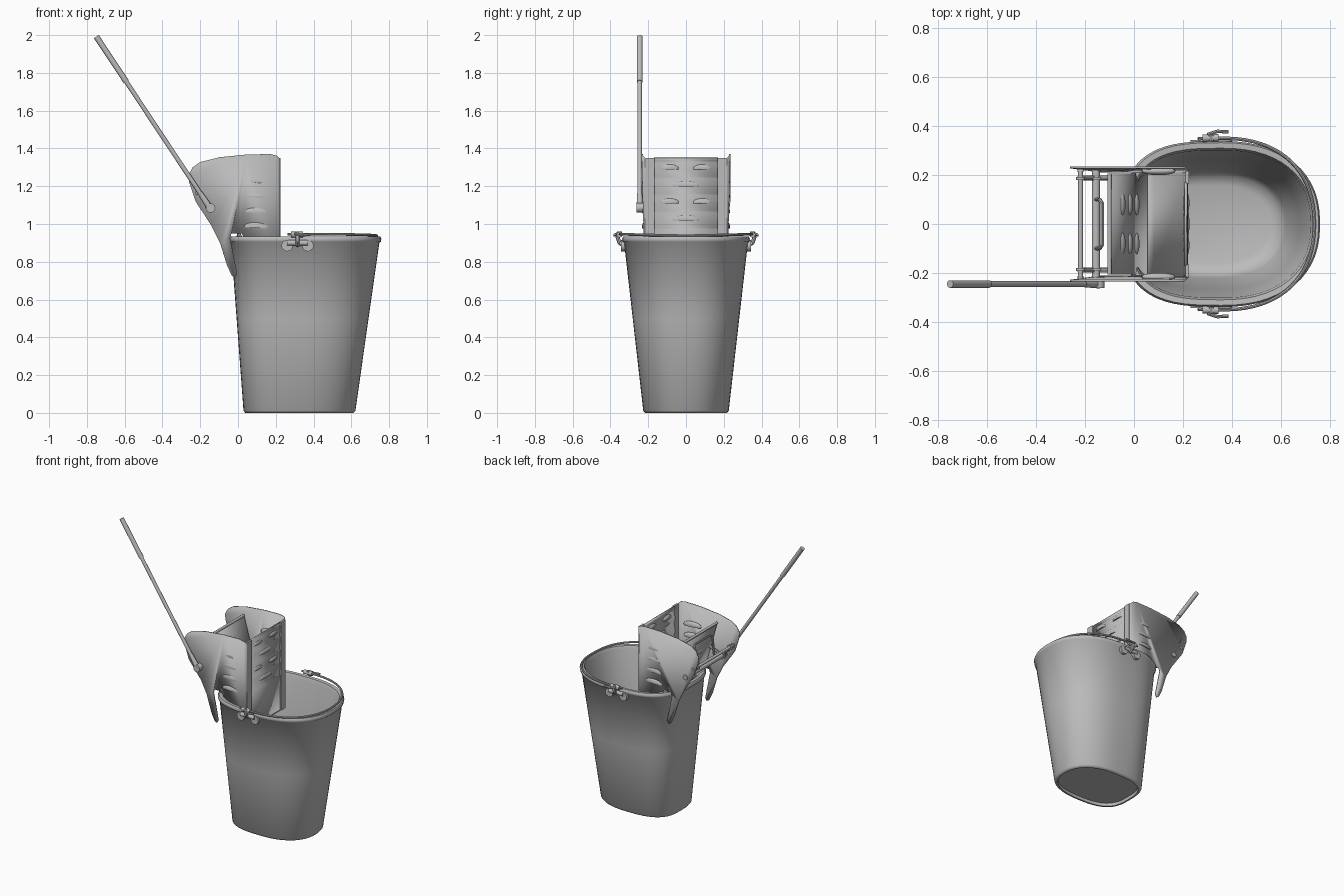
import bpy, bmesh, math
from mathutils import Vector, Matrix

if "Cube" in bpy.data.objects:
    bpy.data.objects.remove(bpy.data.objects["Cube"])

metal = bpy.data.materials.new("galvanised_grey")
metal.use_nodes = True
GREY = (0.5, 0.5, 0.5, 1)
metal.diffuse_color = GREY
metal.node_tree.nodes["Principled BSDF"].inputs["Base Color"].default_value = GREY


def finish(name, bm, angle=40):
    """Turn a bmesh into a shaded, coloured object."""
    bmesh.ops.recalc_face_normals(bm, faces=bm.faces[:])
    mesh = bpy.data.meshes.new(name)
    bm.to_mesh(mesh)
    bm.free()
    mesh.materials.append(metal)
    mesh.shade_smooth()
    mesh.set_sharp_from_angle(angle=math.radians(angle))
    obj = bpy.data.objects.new(name, mesh)
    bpy.context.collection.objects.link(obj)
    return obj


def solidify(obj, thickness, offset=0):
    mod = obj.modifiers.new("thickness", "SOLIDIFY")
    mod.thickness = thickness
    mod.offset = offset


def rod(name, start, end, r1, r2=None, sides=16):
    """Capped cylinder or cone between two points."""
    start, end = Vector(start), Vector(end)
    axis = end - start
    bm = bmesh.new()
    turn = axis.to_track_quat("Z", "Y").to_matrix().to_4x4()
    bmesh.ops.create_cone(bm, cap_ends=True, segments=sides, radius1=r1,
                          radius2=r2 or r1, depth=axis.length,
                          matrix=Matrix.Translation((start + end) / 2) @ turn)
    return finish(name, bm)


def wire(name, points, radius):
    """Round wire along a path, converted to a mesh."""
    curve = bpy.data.curves.new(name, "CURVE")
    curve.dimensions = "3D"
    curve.bevel_depth = radius
    curve.bevel_resolution = 2
    curve.use_fill_caps = True
    spline = curve.splines.new("POLY")
    spline.points.add(len(points) - 1)
    for point, co in zip(spline.points, points):
        point.co = (*co, 1)
    temp = bpy.data.objects.new(name + "_path", curve)
    bpy.context.collection.objects.link(temp)
    bm = bmesh.new()
    bm.from_mesh(bpy.data.meshes.new_from_object(temp))
    bpy.data.objects.remove(temp)
    return finish(name, bm)


def outline(t, cx, a, b):
    """Rounded bucket outline, squarer on the wringer side."""
    c, s = math.cos(t), math.sin(t)
    n = 2 / (2.3 if c > 0 else 3)
    return (cx + math.copysign(abs(c) ** n * a, c),
            math.copysign(abs(s) ** n * b, s))


def sheet(name, profile, half_width, thickness):
    """Sheet with an x-z profile carried across y."""
    bm = bmesh.new()
    rows = [[bm.verts.new((x, y, z)) for x, z in profile]
            for y in (-half_width, half_width)]
    for i in range(len(profile) - 1):
        bm.faces.new((rows[0][i], rows[0][i + 1], rows[1][i + 1], rows[1][i]))
    obj = finish(name, bm, 5)
    solidify(obj, thickness)
    return obj


def louvre(name, centre, size, turn):
    """Pressed hood: upper half of a flattened ball, flat underneath."""
    bm = bmesh.new()
    bmesh.ops.create_uvsphere(bm, u_segments=20, v_segments=12, radius=1)
    cut = bmesh.ops.bisect_plane(bm, geom=bm.verts[:] + bm.edges[:] + bm.faces[:],
                                 plane_co=(0, 0, -0.25), plane_no=(0, 0, -1),
                                 clear_outer=True)
    bmesh.ops.holes_fill(bm, edges=[e for e in bm.edges if e.is_boundary])
    bmesh.ops.transform(bm, verts=bm.verts[:], matrix=Matrix.Translation(centre)
                        @ turn @ Matrix.Diagonal((*size, 1)))
    return finish(name, bm)


# Bucket: rings from recessed base, up the outside, over the lip, down inside
def wall(z, inset):
    k = z / 0.92
    return (z, 0.325 + 0.031 * k, 0.295 + 0.1 * k - inset, 0.225 + 0.105 * k - inset)


rings = [wall(0.02, 0.025), wall(0, 0.02), wall(0, 0.008), wall(0.012, 0),
         wall(0.5, 0), wall(0.9, 0), wall(0.906, -0.007), wall(0.922, -0.008),
         wall(0.934, 0), wall(0.932, 0.022), wall(0.91, 0.028),
         wall(0.5, 0.015), wall(0.09, 0.015), wall(0.045, 0.03), wall(0.03, 0.07)]
SEG = 56
bm = bmesh.new()
loops = [[bm.verts.new((*outline(math.tau * i / SEG, cx, a, b), z)) for i in range(SEG)]
         for z, cx, a, b in rings]
for low, high in zip(loops, loops[1:]):
    for i in range(SEG):
        j = (i + 1) % SEG
        bm.faces.new((low[i], low[j], high[j], high[i]))
bm.faces.new(loops[0])
bm.faces.new(loops[-1])
finish("bucket", bm, 60)

# Carrying bail resting on the rim
bail = []
for i in range(41):
    t = math.radians(-97 + 194 * i / 40)
    x, y = outline(t, 0.355, 0.38, 0.35)
    bail.append((x, y, 0.938 + 0.008 * abs(math.sin(t))))
wire("bail", bail, 0.007)

# Ears that hold the bail
for side, label in ((-1, "front"), (1, "back")):
    for x in (0.26, 0.37):
        rod(label + "_ear_lobe", (x, side * 0.31, 0.885), (x, side * 0.343, 0.885), 0.03)
    rod(label + "_ear_bridge", (0.26, side * 0.338, 0.9), (0.37, side * 0.338, 0.9), 0.014)
    wire(label + "_ear_hook", [(0.315, side * y, z) for y, z in
         ((0.33, 0.888), (0.352, 0.9), (0.362, 0.93), (0.358, 0.952), (0.34, 0.95))], 0.011)
    rod(label + "_ear_saddle", (0.28, side * 0.35, 0.944), (0.345, side * 0.352, 0.944), 0.015)
    wire(label + "_bail_end", [(0.3, side * 0.365, 0.95), (0.34, side * 0.378, 0.94),
                               (0.385, side * 0.376, 0.945)], 0.007)

# Wringer side plates, hooked over the rim, with a flared upper edge
PLATE = [(0.222, 1.345), (0.205, 1.362), (0.17, 1.37), (0.05, 1.368), (-0.1, 1.353),
         (-0.2, 1.328), (-0.24, 1.3), (-0.262, 1.26), (-0.258, 1.22), (-0.225, 1.12),
         (-0.14, 0.99), (-0.095, 0.9), (-0.058, 0.78), (-0.032, 0.725), (-0.015, 0.717),
         (-0.004, 0.735), (-0.042, 0.925), (-0.035, 0.95), (0.02, 0.95),
         (0.03, 0.93), (0.07, 0.72), (0.222, 0.72)]
for side, label in ((-1, "front"), (1, "back")):
    bm = bmesh.new()
    face = bm.faces.new([bm.verts.new((x, side * 0.215, z)) for x, z in PLATE])
    outer = face.verts[:]
    bmesh.ops.inset_region(bm, faces=[face], thickness=0.012, use_even_offset=True)
    for v in outer:
        if v.co.z > 1.1 and v.co.x < 0.21:
            v.co.y += side * 0.016
    solidify(finish(label + "_wringer_side", bm, 60), 0.008)
    for i in range(4):
        louvre(label + "_side_louvre", (0.1, side * 0.216, 0.985 + 0.08 * i),
               (0.07, 0.017, 0.026), Matrix.Rotation(side * math.radians(-3), 4, "Y"))
    # Folded corner post beside the strainer panel
    bm = bmesh.new()
    bmesh.ops.create_cube(bm, size=1, matrix=Matrix.Translation((0.217, side * 0.191, 1.035))
                          @ Matrix.Diagonal((0.014, 0.05, 0.63, 1)))
    finish(label + "_corner_post", bm)

# Strainer panel with stepped ridges and alternating louvres
profile = [(0.214, 1.35)]
for z in (1.335, 1.25, 1.16, 1.07, 0.98):
    profile += [(0.208, z), (0.216, z - 0.012)]
profile.append((0.212, 0.72))
sheet("strainer_panel", profile, 0.17, 0.007)
quarter = Matrix.Rotation(math.pi / 2, 4, "Z")
for row, z in enumerate((1.295, 1.205, 1.115, 1.025)):
    for y in ((-0.085, 0.085) if row % 2 == 0 else (0,)):
        width = 0.048 if row % 2 == 0 else 0.072
        louvre("panel_louvre", (0.213, y, z), (width, 0.013, 0.022), quarter)

# Wringer floor
sheet("wringer_floor", [(0.05, 0.76), (0.08, 0.73), (0.216, 0.72)], 0.212, 0.008)

# Tilted press plate with louvres and rolled top edge
TOP, BOTTOM = Vector((-0.1, 0, 1.3)), Vector((0.05, 0, 0.77))
sheet("press_plate", [(TOP.x, TOP.z), (BOTTOM.x, BOTTOM.z)], 0.205, 0.01)
rod("press_plate_edge", TOP + Vector((0, -0.205, 0)), TOP + Vector((0, 0.205, 0)), 0.009)
tilt = Matrix.Rotation(math.atan2(TOP.x - BOTTOM.x, TOP.z - BOTTOM.z), 4, "Y")
for f in (0.32, 0.52, 0.7):
    centre = TOP.lerp(BOTTOM, f)
    for y in (-0.08, 0.08):
        louvre("press_louvre", centre + Vector((0.003, y, 0)), (0.045, 0.014, 0.024), tilt @ quarter)

# Cross rods, collars, end bolts and links driving the press plate
for label, x, z, r in (("stop", -0.218, 1.165, 0.01), ("pivot", -0.155, 1.09, 0.017)):
    rod(label + "_rod", (x, -0.225, z), (x, 0.225, z), r)
    for s in (-1, 1):
        rod(label + "_collar", (x, s * 0.18, z), (x, s * 0.192, z), r + 0.009)
        rod(label + "_bolt", (x, s * 0.215, z), (x, s * 0.231, z), r + 0.004, r)
for s in (-1, 1):
    wire("press_link", [(-0.225, s * 0.188, 1.165), (-0.155, s * 0.188, 1.09),
                        (-0.05, s * 0.188, 1.13)], 0.01)
wire("press_loop", [(-0.155, -0.1, 1.09), (-0.14, -0.1, 1.25), (-0.13, -0.085, 1.265),
                    (-0.13, 0.085, 1.265), (-0.14, 0.1, 1.25), (-0.155, 0.1, 1.09)], 0.008)

# Lever handle with a flattened foot and thicker grip
FOOT, TIP = Vector((-0.142, -0.245, 1.075)), Vector((-0.75, -0.245, 1.992))
grip_start = FOOT.lerp(TIP, 0.74)
rod("lever_shaft", FOOT, grip_start, 0.012)
rod("lever_grip", grip_start, TIP, 0.0155)
rod("lever_foot", FOOT, FOOT.lerp(TIP, 0.1), 0.018, 0.013)
rod("lever_boss", (-0.145, -0.215, 1.085), (-0.145, -0.262, 1.085), 0.025)
